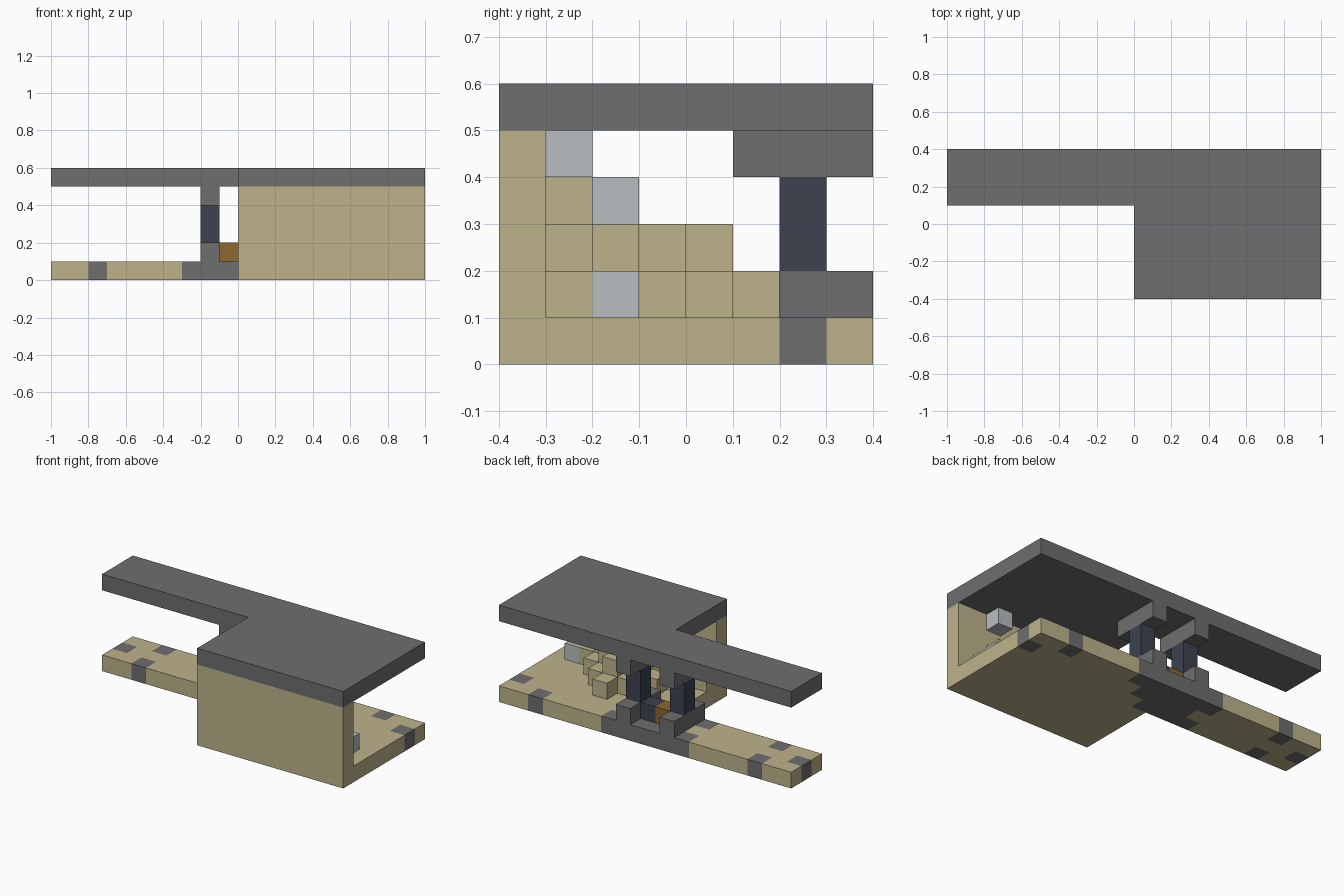
import bpy, bmesh
from mathutils import Vector

cube = bpy.data.objects.get("Cube")
if cube:
    bpy.data.objects.remove(cube, do_unlink=True)

U = 0.1  # block size


def material(name, rgb):
    m = bpy.data.materials.new(name)
    m.use_nodes = True
    m.diffuse_color = (*rgb, 1)
    m.node_tree.nodes["Principled BSDF"].inputs["Base Color"].default_value = (*rgb, 1)
    return m


SAND = material("sandstone", (0.51, 0.45, 0.26))
GREY = material("dark_grey", (0.156, 0.156, 0.156))
NAVY = material("navy", (0.047, 0.054, 0.08))
LIGHT = material("pale_grey", (0.48, 0.515, 0.53))
AMBER = material("amber", (0.27, 0.138, 0.03))


def finish(bm, name, mats):
    bmesh.ops.recalc_face_normals(bm, faces=bm.faces)
    mesh = bpy.data.meshes.new(name)
    bm.to_mesh(mesh)
    bm.free()
    for m in mats:
        mesh.materials.append(m)
    obj = bpy.data.objects.new(name, mesh)
    bpy.context.collection.objects.link(obj)
    return obj


def box(name, mat, x, y, z):
    """Box between block coordinates given as (low, high) pairs."""
    bm = bmesh.new()
    bmesh.ops.create_cube(bm, size=1)
    for v in bm.verts:
        v.co = Vector([U * (r[0] if c < 0 else r[1]) for c, r in zip(v.co, (x, y, z))])
    return finish(bm, name, [mat])


def slab(name, cells, z, mats, rule):
    """One block thick plate over the cells, coloured cell by cell."""
    bm = bmesh.new()
    for i, j in cells:
        bm.faces.new([bm.verts.new(Vector((i + a, j + b, z)) * U)
                      for a, b in ((0, 0), (1, 0), (1, 1), (0, 1))])
    bmesh.ops.remove_doubles(bm, verts=bm.verts, dist=U / 100)
    top = bmesh.ops.extrude_face_region(bm, geom=bm.faces[:], use_keep_orig=True)["geom"]
    bmesh.ops.translate(bm, vec=(0, 0, U),
                        verts=[e for e in top if isinstance(e, bmesh.types.BMVert)])
    bmesh.ops.recalc_face_normals(bm, faces=bm.faces)
    for f in bm.faces:
        p = (f.calc_center_median() - f.normal * U / 2) / U
        f.material_index = int(rule(int(p.x // 1), int(p.y // 1)))
    return finish(bm, name, mats)


# L-shaped plan shared by floor and roof
plan = [(i, j) for i in range(-10, 10) for j in range(-4, 4) if i >= 0 or j >= 1]

PAVERS = {(9, 2), (7, 3), (-8, 3), (-8, 1), (-10, 2)}
GATE_PAVING = {3: (-3, 3), 2: (-2, 2), 1: (-3, 1)}


def is_grey(i, j):
    low, high = GATE_PAVING.get(j, (0, 0))
    return (i, j) in PAVERS or low <= i < high


slab("floor", plan, 0, [SAND, GREY], is_grey)
slab("roof", plan, 5, [GREY], lambda i, j: 0)
box("front_wall", SAND, (0, 10), (-4, -3), (1, 5))

# Two gate frames with the blocks between them
for side, x in (("left", 1), ("right", -2)):
    span = (x, x + 1)
    box(side + "_gate_base", GREY, span, (1, 4), (1, 2))
    box(side + "_gate_pillar", NAVY, span, (2, 3), (2, 4))
    box(side + "_gate_beam", GREY, span, (1, 4), (4, 5))
box("gate_block_navy", NAVY, (0, 1), (2, 3), (1, 2))
box("gate_block_amber", AMBER, (-1, 0), (2, 3), (1, 2))

# Stepped mound against the wall: each row narrows away from it
for level, (rows, reach) in enumerate(((5, 9), (4, 8), (1, 6))):
    for r in range(rows):
        low = 9 - reach + r
        box(f"mound_level_{level + 1}_row_{r + 1}", SAND,
            (low, reach - r), (r - 3, r - 2), (level + 1, level + 2))

# Pale blocks
for n, (x, y, z) in enumerate(((8, -2, 1), (4, -2, 3), (7, -3, 4))):
    box(f"pale_block_{n + 1}", LIGHT, (x, x + 1), (y, y + 1), (z, z + 1))
